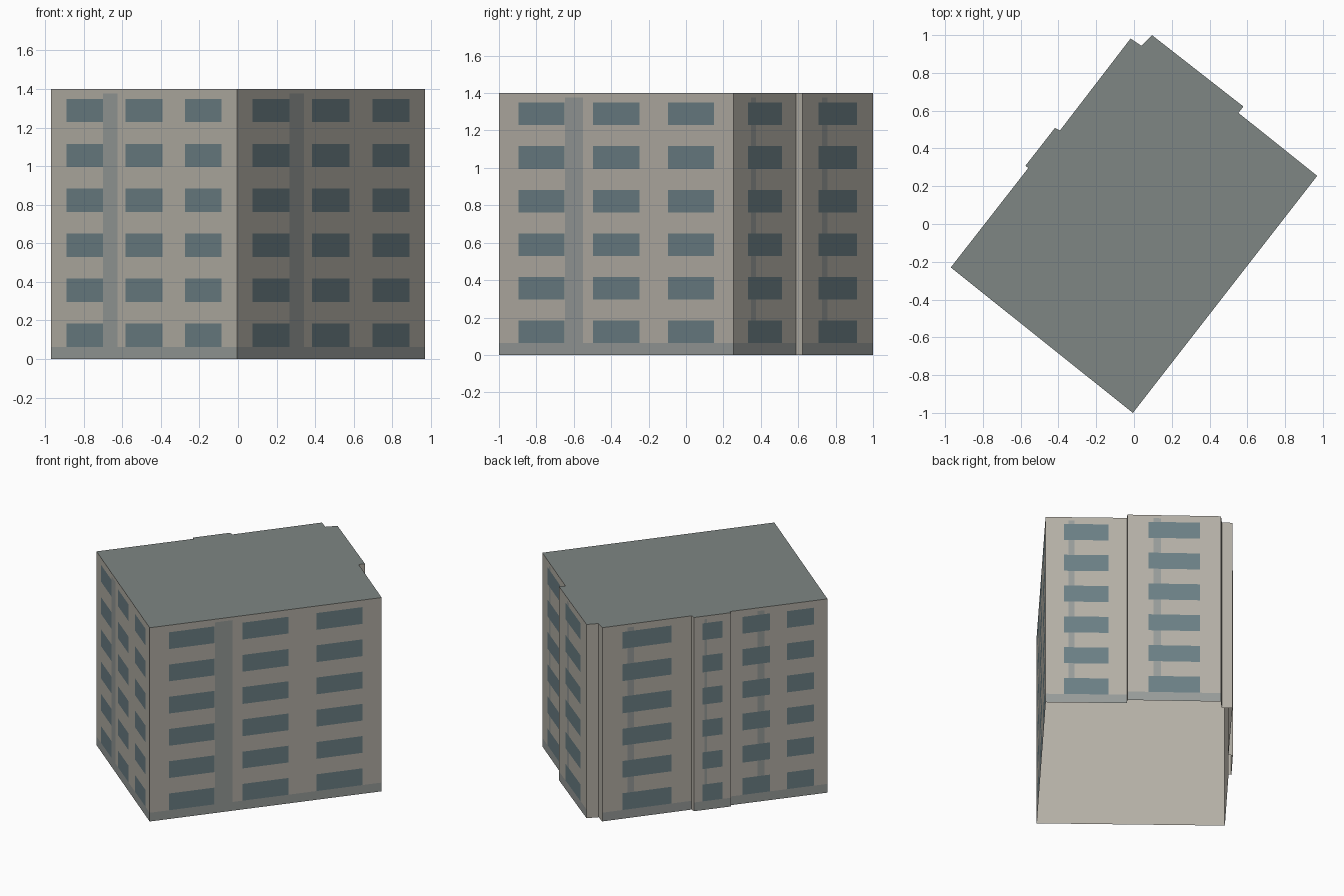
import bpy, bmesh
from mathutils import Vector

if "Cube" in bpy.data.objects:
    bpy.data.objects.remove(bpy.data.objects["Cube"])

HEIGHT, PLINTH, STRIP_TOP = 1.40, 0.063, 1.377
FLOORS, FLOOR_STEP, WIN_H = 6, 0.233, 0.121
STRIP = (0.281, 0.357)                      # downpipe band, as wall fraction
THREE = [(0.083, 0.279), (0.40, 0.599), (0.72, 0.917)]
TWO = [(0.13, 0.41), (0.583, 0.86)]
ONE = [(0.227, 0.775)]

# Footprint, counter-clockwise: corner x, y and windows of the wall that follows
PLAN = [
    (-0.97, -0.23, THREE),
    (-0.006, -1.0, THREE),
    (0.97, 0.255, ONE),
    (0.553, 0.588, None),
    (0.579, 0.622, ONE),
    (0.095, 1.0, None),
    (0.04, 0.943, None),
    (-0.018, 0.982, ONE),
    (-0.392, 0.495, None),
    (-0.419, 0.508, ONE),
    (-0.575, 0.308, None),
    (-0.559, 0.297, TWO),
]


def material(name, rgb):
    mat = bpy.data.materials.new(name)
    mat.diffuse_color = (*rgb, 1)
    mat.use_nodes = True
    mat.node_tree.nodes["Principled BSDF"].inputs["Base Color"].default_value = mat.diffuse_color
    return mat


WALL, WINDOW, TRIM, ROOF = range(4)
materials = [
    material("wall", (0.455, 0.43, 0.38)),
    material("window_glass", (0.147, 0.212, 0.233)),
    material("trim", (0.31, 0.33, 0.32)),
    material("roof", (0.21, 0.238, 0.228)),
]

rows = [(PLINTH + i * FLOOR_STEP, PLINTH + i * FLOOR_STEP + WIN_H) for i in range(FLOORS)]
z_breaks = sorted({0, HEIGHT, STRIP_TOP, *(z for r in rows for z in r)})


def inside(value, spans):
    return any(a < value < b for a, b in spans)


def surface(t, z, windows):
    """Finish of a wall cell from its midpoint."""
    if windows is None:
        return WALL
    if z < PLINTH:
        return TRIM
    if inside(t, windows) and inside(z, rows):
        return WINDOW
    if inside(t, [STRIP]) and z < STRIP_TOP:
        return TRIM
    return WALL


def finish(bm, name, mats):
    mesh = bpy.data.meshes.new(name)
    bm.to_mesh(mesh)
    bm.free()
    for mat in mats:
        mesh.materials.append(mat)
    bpy.context.collection.objects.link(bpy.data.objects.new(name, mesh))


bm = bmesh.new()
verts = {}


def vert(p, z):
    key = (round(p.x, 5), round(p.y, 5), round(z, 5))
    if key not in verts:
        verts[key] = bm.verts.new(key)
    return verts[key]


# Walls: each facade is a flush grid of plinth, windows, band and plain wall
outline = []
for i, (x, y, windows) in enumerate(PLAN):
    a = Vector((x, y))
    b = Vector(PLAN[(i + 1) % len(PLAN)][:2])
    t_breaks = {0, 1}
    if windows:
        t_breaks |= {*STRIP, *(t for w in windows for t in w)}
    t_breaks = sorted(t_breaks)
    for t0, t1 in zip(t_breaks, t_breaks[1:]):
        p, q = a.lerp(b, t0), a.lerp(b, t1)
        outline.append(p)
        for z0, z1 in zip(z_breaks, z_breaks[1:]):
            face = bm.faces.new((vert(p, z0), vert(q, z0), vert(q, z1), vert(p, z1)))
            face.material_index = surface((t0 + t1) / 2, (z0 + z1) / 2, windows)

# Flat roof; the underside stays open
bm.faces.new([vert(p, HEIGHT) for p in outline]).material_index = ROOF
finish(bm, "apartment_block", materials)

# Plain inner face of the walls, just inside the shell and facing inward
lining = bmesh.new()
low, high = ([lining.verts.new((x * 0.997, y * 0.997, z)) for x, y, _ in PLAN]
             for z in (0, HEIGHT))
for i in range(len(PLAN)):
    lining.faces.new((low[i], high[i], high[i - 1], low[i - 1])).normal_flip()
lining.normal_update()
for f in lining.faces:                      # make every face look into the building
    j = (f.verts[0].index, f.verts[1].index)
bmesh.ops.recalc_face_normals(lining, faces=lining.faces[:])
bmesh.ops.reverse_faces(lining, faces=lining.faces[:])
finish(lining, "inner_wall_lining", materials[:1])
